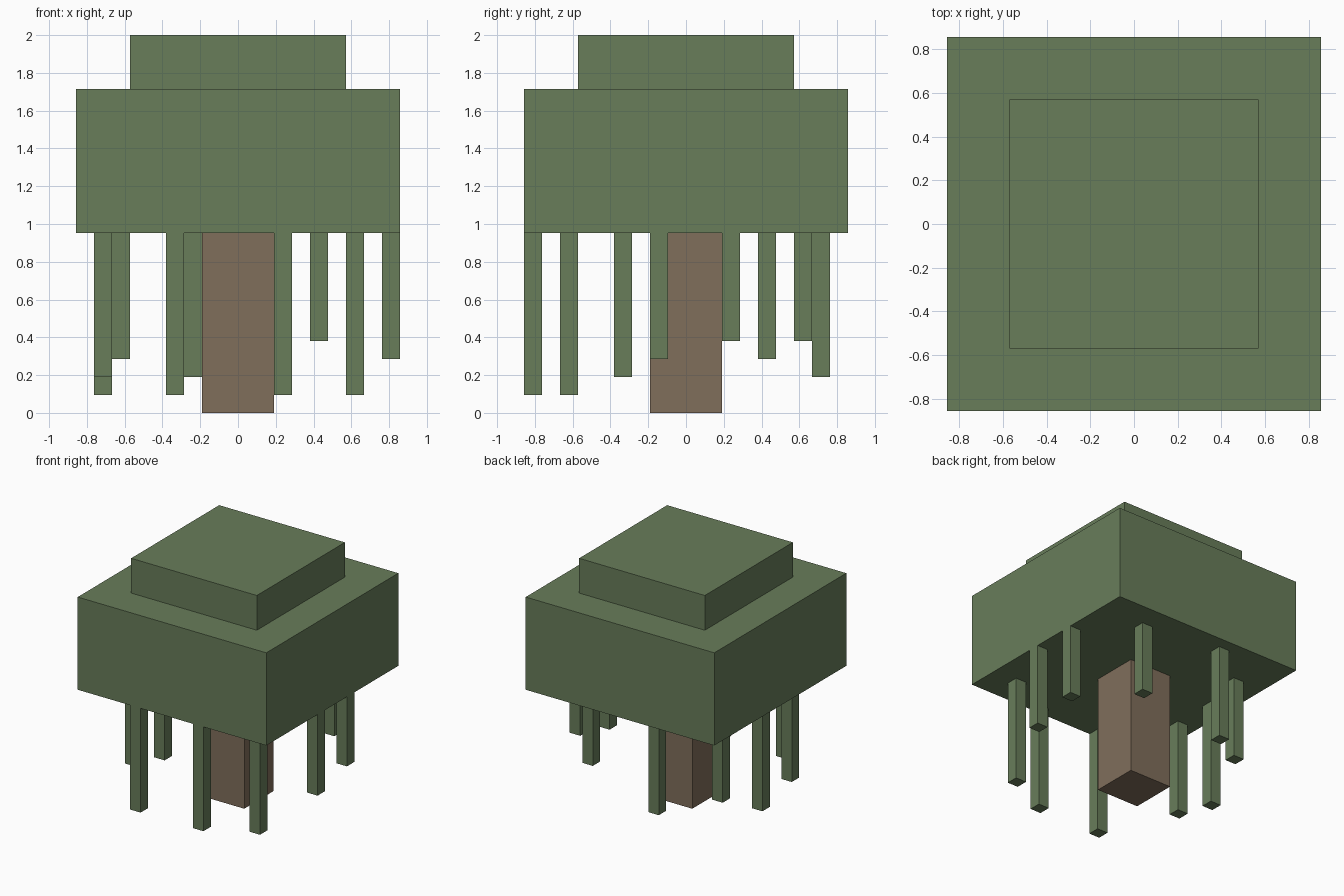
import bpy
import bmesh
from mathutils import Matrix, Vector

old = bpy.data.objects.get("Cube")
if old:
    bpy.data.objects.remove(old, do_unlink=True)

UNIT = 2 / 21          # the model is laid out on a block grid, 21 units tall
CANOPY_BASE = 10


def make_material(name, rgb):
    mat = bpy.data.materials.new(name)
    mat.use_nodes = True
    color = (*rgb, 1)
    mat.diffuse_color = color
    bsdf = mat.node_tree.nodes["Principled BSDF"]
    bsdf.inputs["Base Color"].default_value = color
    bsdf.inputs["Roughness"].default_value = 0.9
    return mat


def box(name, low, high, mat):
    """Flat-sided box between two grid corners."""
    low, high = Vector(low) * UNIT, Vector(high) * UNIT
    bm = bmesh.new()
    matrix = Matrix.Translation((low + high) / 2) @ Matrix.Diagonal((*(high - low), 1))
    bmesh.ops.create_cube(bm, size=1, matrix=matrix)
    mesh = bpy.data.meshes.new(name)
    bm.to_mesh(mesh)
    bm.free()
    mesh.materials.append(mat)
    obj = bpy.data.objects.new(name, mesh)
    bpy.context.collection.objects.link(obj)
    return obj


leaf = make_material("leaf green", (0.138, 0.205, 0.102))
bark = make_material("bark brown", (0.216, 0.156, 0.105))

# Trunk and two-step canopy
box("trunk", (-2, -2, 0), (2, 2, CANOPY_BASE), bark)
box("canopy", (-9, -9, CANOPY_BASE), (9, 9, 18), leaf)
box("canopy_top", (-6, -6, 18), (6, 6, 21), leaf)

# Hanging vines: grid x, grid y, height of the lower end
vines = [
    (-4, -9, 1), (2, -9, 1), (6, -7, 1), (-8, -4, 2), (-8, 0, 1),
    (8, -2, 3), (8, 2, 4), (4, 6, 4), (-7, 4, 3), (-3, 7, 2),
]
for i, (x, y, end) in enumerate(vines, 1):
    box(f"vine_{i}", (x, y, end), (x + 1, y + 1, CANOPY_BASE), leaf)
